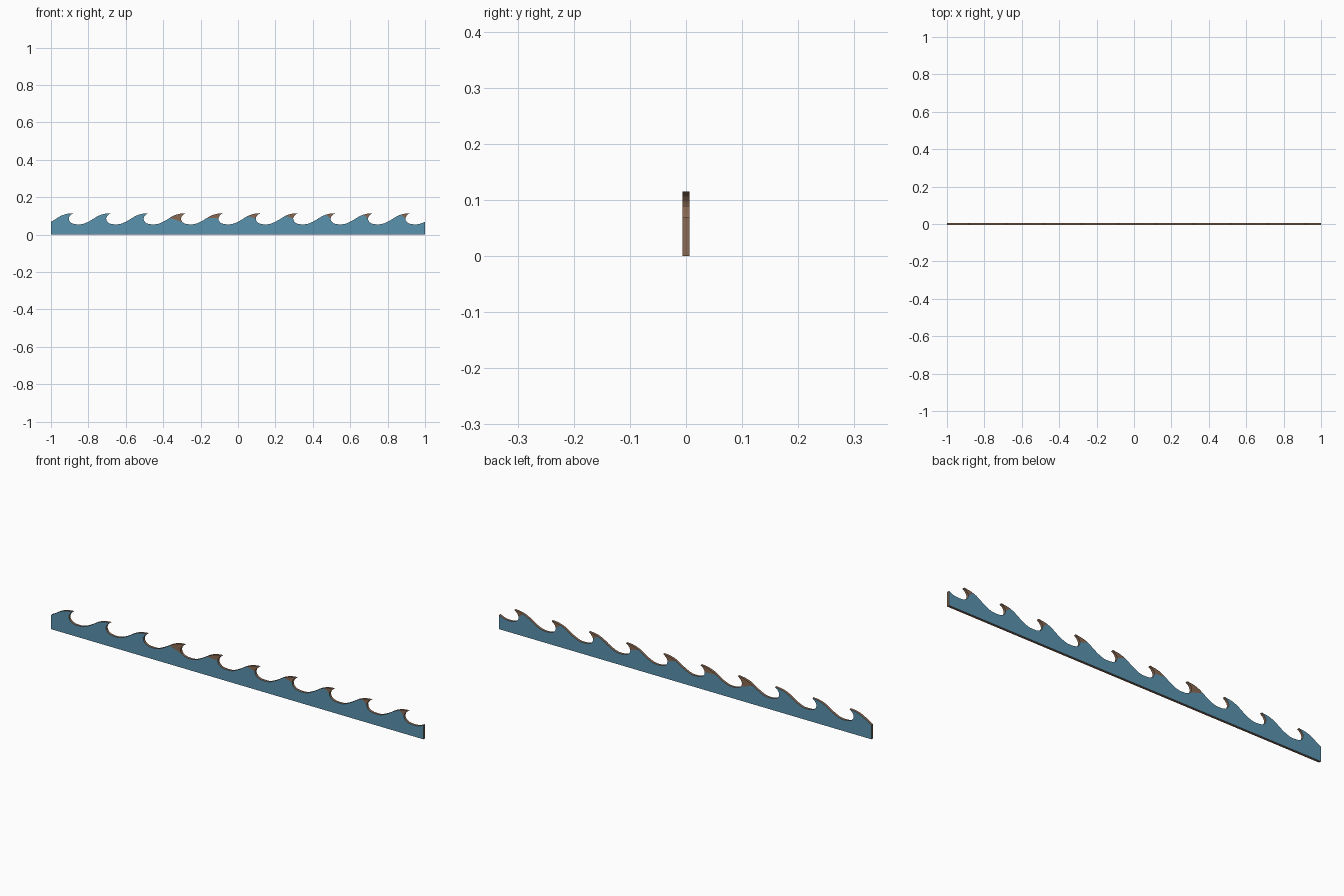
import bpy, bmesh

if "Cube" in bpy.data.objects:
    bpy.data.objects.remove(bpy.data.objects["Cube"])

HALF = 0.006      # half thickness of the board
PERIOD = 0.2
COUNT = 10

# one wave: rising back, curled tip, undercut, trough (x from wave start, z)
WAVE = [(0, .069), (.018, .079), (.035, .090), (.052, .100), (.070, .107), (.090, .112),
        (.118, .115),                                     # tip (index 6)
        (.106, .106), (.099, .097), (.095, .087), (.097, .076), (.103, .067),
        (.113, .060), (.128, .056), (.148, .055), (.165, .056), (.180, .060), (.2, .069)]

# painted crest: wave number -> (first profile point, last profile point)
CREST = {3: (2, 11), 4: (2, 9), 5: (3, 9), 6: (3, 9), 7: (4, 9), 8: (4, 9), 9: (4, 9)}


def material(name, rgb):
    m = bpy.data.materials.new(name)
    m.diffuse_color = (*rgb, 1)
    m.use_nodes = True
    m.node_tree.nodes["Principled BSDF"].inputs["Base Color"].default_value = m.diffuse_color
    return m


bm = bmesh.new()


def face(points, index):
    f = bm.faces.new([bm.verts.new(p) for p in points])
    f.material_index = index


def side_faces(outline, index):
    """Same flat shape on the front and on the back."""
    face([(x, -HALF, z) for x, z in outline], index)
    face([(x, HALF, z) for x, z in reversed(outline)], index)


def edge_strip(a, b):
    """Quad across the thickness along one outline edge."""
    face([(a[0], -HALF, a[1]), (a[0], HALF, a[1]),
          (b[0], HALF, b[1]), (b[0], -HALF, b[1])], 1)


for i in range(COUNT):
    x0 = -1 + i * PERIOD
    pts = [(x0 + x, z) for x, z in WAVE]
    body = list(pts)
    # painted crest cut from the blue face
    if i in CREST:
        a, b = CREST[i]
        side_faces(pts[a:b + 1][::-1], 1)
        body = pts[:a + 1] + pts[b:]
    base = [(x0 + PERIOD, 0), (x0, 0)]
    side_faces((body + base)[::-1], 0)
    # top edge and bottom edge
    for p, q in zip(pts, pts[1:]):
        edge_strip(p, q)
    edge_strip(*base)

# end caps
edge_strip((-1, 0), (-1, WAVE[0][1]))
edge_strip((1, WAVE[-1][1]), (1, 0))

bmesh.ops.remove_doubles(bm, verts=bm.verts, dist=1e-5)
bmesh.ops.recalc_face_normals(bm, faces=bm.faces)
mesh = bpy.data.meshes.new("wave_board")
bm.to_mesh(mesh)
bm.free()
mesh.materials.append(material("sea blue", (.10, .29, .43)))
mesh.materials.append(material("wood brown", (.25, .14, .085)))
bpy.context.collection.objects.link(bpy.data.objects.new("wave_board", mesh))
